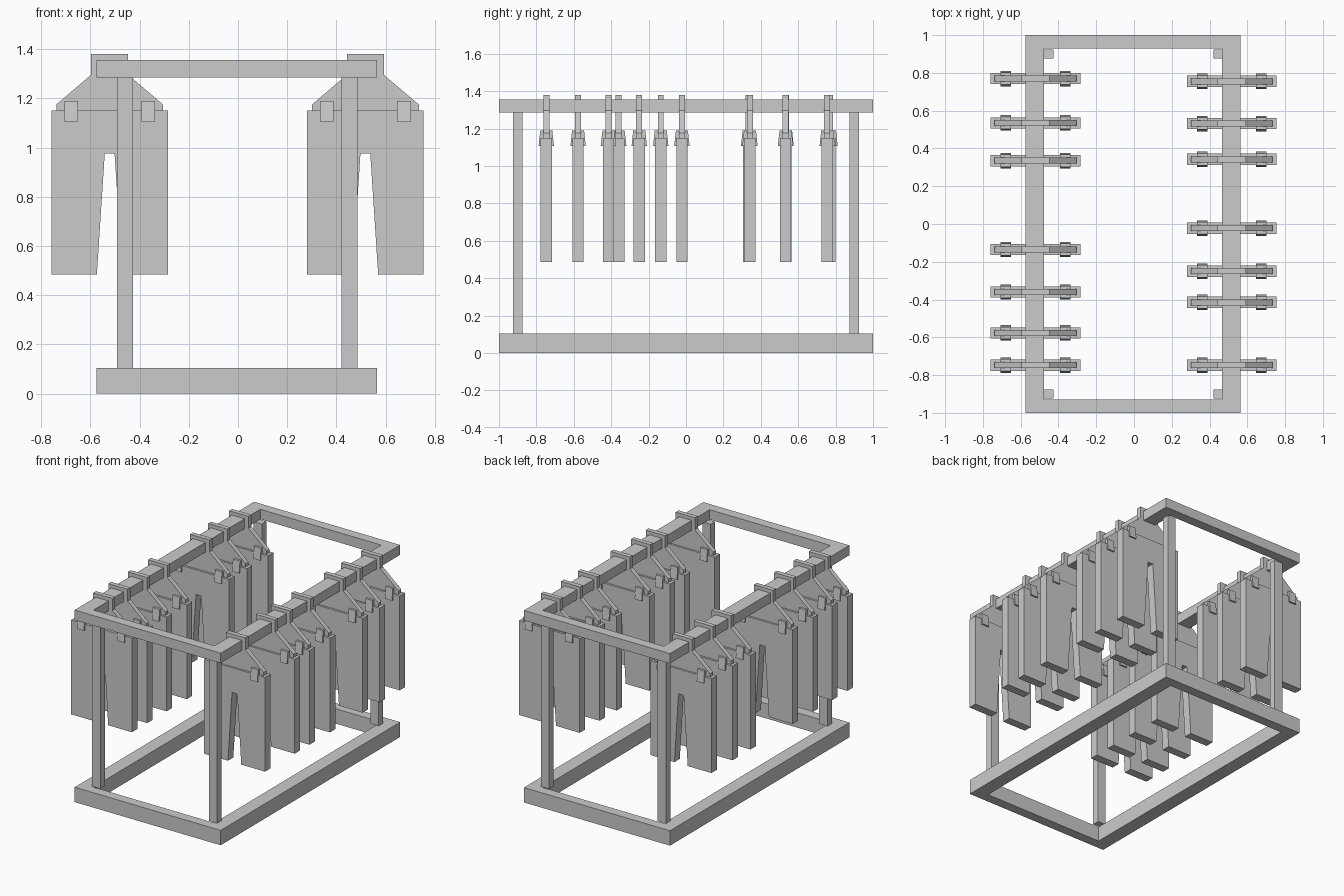
import bpy, bmesh

if "Cube" in bpy.data.objects:
    bpy.data.objects.remove(bpy.data.objects["Cube"])

FX0, FX1 = -0.575, 0.565      # frame extent in x


def mesh_object(name, bm):
    bmesh.ops.recalc_face_normals(bm, faces=bm.faces)
    me = bpy.data.meshes.new(name)
    bm.to_mesh(me)
    bm.free()
    ob = bpy.data.objects.new(name, me)
    bpy.context.collection.objects.link(ob)
    return ob


def extrude(name, pts, vec):
    """Closed profile of 3D points swept along vec."""
    bm = bmesh.new()
    face = bm.faces.new([bm.verts.new(p) for p in pts])
    ext = bmesh.ops.extrude_face_region(bm, geom=[face])
    verts = [g for g in ext["geom"] if isinstance(g, bmesh.types.BMVert)]
    bmesh.ops.translate(bm, verts=verts, vec=vec)
    return mesh_object(name, bm)


def box(name, x0, x1, y0, y1, z0, z1):
    return extrude(name, [(x0, y0, z0), (x1, y0, z0), (x1, y1, z0), (x0, y1, z0)],
                   (0, 0, z1 - z0))


def rect_frame(name, z0, z1, side=0.098, end=0.07):
    """Rectangular ring: wide side rails, narrower end rails."""
    bm = bmesh.new()
    outer = [(FX0, -1), (FX1, -1), (FX1, 1), (FX0, 1)]
    inner = [(FX0 + side, -1 + end), (FX1 - side, -1 + end),
             (FX1 - side, 1 - end), (FX0 + side, 1 - end)]
    rings = [[bm.verts.new((x, y, z)) for x, y in ring]
             for ring, z in ((outer, z0), (outer, z1), (inner, z1), (inner, z0))]
    for a, b in zip(rings, rings[1:] + rings[:1]):
        for i in range(4):
            j = (i + 1) % 4
            bm.faces.new((a[i], a[j], b[j], b[i]))
    return mesh_object(name, bm)


# Rack: base, top rails and four posts
rect_frame("base_frame", 0, 0.105)
rect_frame("top_rails", 1.285, 1.355)
for side, px in (("left", -0.4595), ("right", 0.4525)):
    for end, py in (("front", -0.9), ("back", 0.9)):
        box(f"post_{end}_{side}", px - 0.0325, px + 0.0325,
            py - 0.025, py + 0.025, 0.105, 1.285)


def mirrored(half):
    """Half profile (x >= 0, top to bottom) completed by mirroring."""
    return half + [(-x, z) for x, z in reversed(half)]


HANGER = mirrored([(0.075, 1.38), (0.075, 1.296), (0.217, 1.175), (0.217, 1.14)])
TROUSERS = mirrored([(0.237, 1.15), (0.237, 0.485), (0.052, 0.485), (0.02, 0.975)])
CLIP = mirrored([(0.032, 1.19), (0.041, 1.107)])


def plate(name, profile, cx, cy, t):
    return extrude(name, [(cx + x, cy - t / 2, z) for x, z in profile], (0, t, 0))


# Hanging trousers: hanger, garment and two clips each
ROWS = {
    "left": (-0.5215, (0.77, 0.535, 0.335, -0.135, -0.36, -0.577, -0.747)),
    "right": (0.5175, (0.755, 0.532, 0.342, -0.022, -0.25, -0.415, -0.747)),
}
for side, (cx, ys) in ROWS.items():
    for n, cy in enumerate(ys, 1):
        plate(f"hanger_{side}_{n}", HANGER, cx, cy, 0.032)
        plate(f"trousers_{side}_{n}", TROUSERS, cx, cy, 0.06)
        for tag, dx in (("a", -0.157), ("b", 0.157)):
            x0 = cx + dx - 0.0275
            extrude(f"clip_{side}_{n}{tag}", [(x0, cy + y, z) for y, z in CLIP],
                    (0.055, 0, 0))
